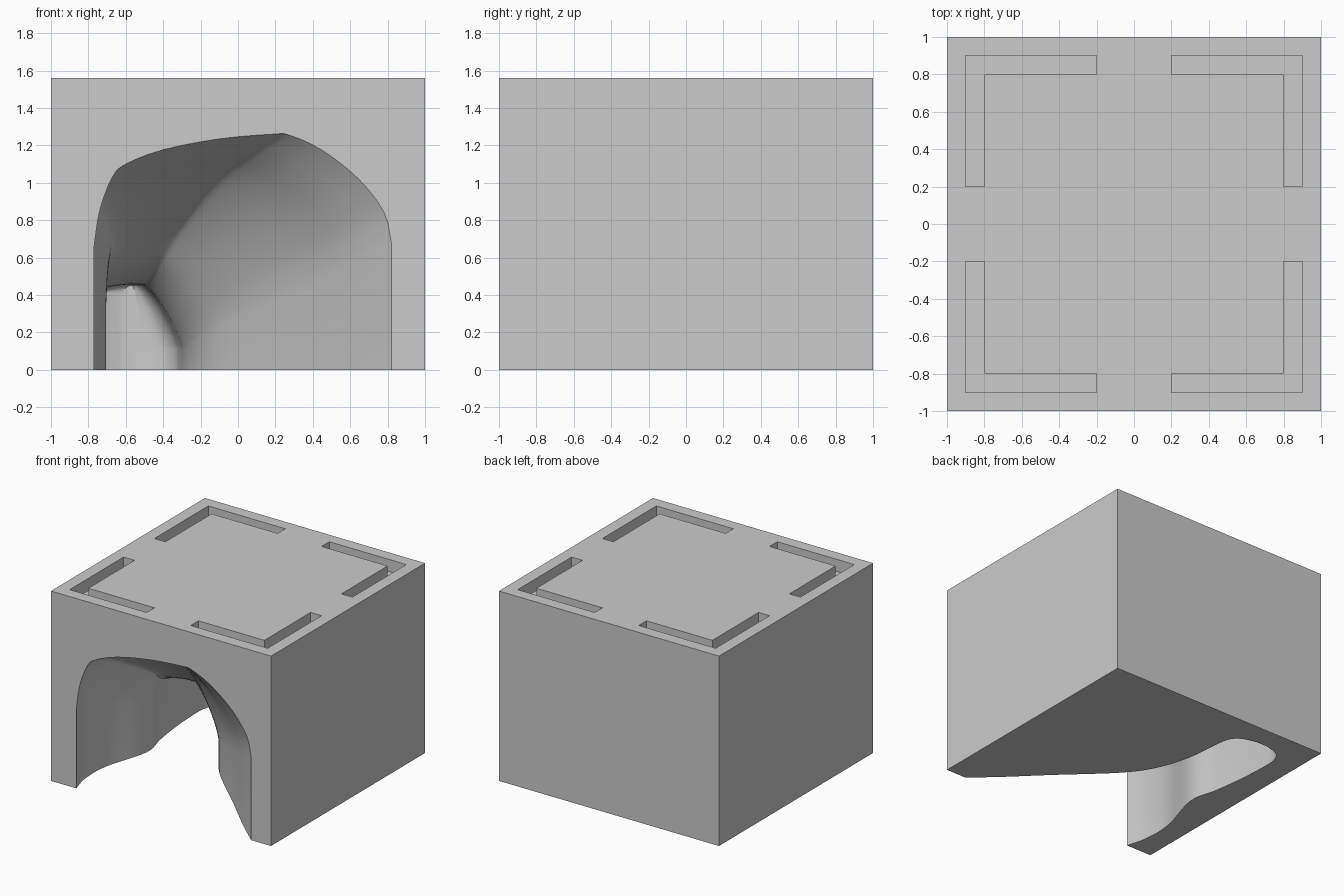
import bpy
import bmesh
from mathutils import Vector

HEIGHT = 1.56

cube = bpy.data.objects.get("Cube")
if cube:
    bpy.data.objects.remove(cube, do_unlink=True)

grey = bpy.data.materials.new("plain_grey")
grey.use_nodes = True
grey.diffuse_color = (0.6, 0.6, 0.6, 1)
grey.node_tree.nodes["Principled BSDF"].inputs["Base Color"].default_value = grey.diffuse_color


def add_object(name, bm):
    bmesh.ops.recalc_face_normals(bm, faces=bm.faces)
    mesh = bpy.data.meshes.new(name)
    bm.to_mesh(mesh)
    bm.free()
    mesh.materials.append(grey)
    obj = bpy.data.objects.new(name, mesh)
    bpy.context.collection.objects.link(obj)
    return obj


def add_prism(name, outline, bottom, top):
    """Extrude a flat outline between two heights."""
    bm = bmesh.new()
    face = bm.faces.new([bm.verts.new((x, y, bottom)) for x, y in outline])
    result = bmesh.ops.extrude_face_region(bm, geom=[face])
    raised = [v for v in result["geom"] if isinstance(v, bmesh.types.BMVert)]
    bmesh.ops.translate(bm, verts=raised, vec=(0, 0, top - bottom))
    return add_object(name, bm)


def smooth_path(points, steps):
    """Catmull-Rom curve through points of any dimension."""
    pts = [Vector(p) for p in points]
    pts = [pts[0] * 2 - pts[1]] + pts + [pts[-1] * 2 - pts[-2]]
    path = []
    for a, b, c, d in zip(pts, pts[1:], pts[2:], pts[3:]):
        for i in range(steps):
            t = i / steps
            path.append(b + (c - a) * (t / 2)
                        + (a * 2 - b * 5 + c * 4 - d) * (t * t / 2)
                        + (b * 3 - a - c * 3 + d) * (t ** 3 / 2))
    return path + [pts[-2]]


def cut(target, cutter):
    mod = target.modifiers.new("cut", "BOOLEAN")
    mod.operation = "DIFFERENCE"
    mod.solver = "EXACT"
    mod.object = cutter
    cutter.hide_render = True
    bpy.context.view_layer.objects.active = target
    bpy.ops.object.modifier_apply(modifier=mod.name)
    bpy.data.objects.remove(cutter, do_unlink=True)


# Solid block
block = add_prism("cave_block", [(-1, -1), (1, -1), (1, 1), (-1, 1)], 0, HEIGHT)

# Arch outlines as fractions of width and height: wide mouth and low throat
mouth_arch = [(0, .52), (.02, .68), (.063, .82), (.11, .875), (.235, .935), (.42, .98),
              (.6, 1), (.66, .995), (.77, .93), (.89, .81), (.975, .67), (1, .54)]
throat_arch = [(0, .5), (.01, .75), (.02, .88), (.04, .93), (.2, .97), (.4, 1),
               (.55, 1), (.62, .97), (.75, .8), (.86, .6), (.95, .4), (1, .25)]
mouth_arch = smooth_path(mouth_arch, 3)
throat_arch = smooth_path(throat_arch, 3)

# Cave stations from mouth to back: depth, one wall, other wall, ceiling
stations = [(-1, -.77, .82, 1.26), (-.82, -.815, .62, 1.16), (-.56, -.81, .355, 1.02),
            (-.18, -.705, -.04, .75), (.06, -.75, -.2, .56), (.32, -.785, -.28, .465),
            (.6, -.8, -.31, .46), (.72, -.785, -.335, .46), (.785, -.73, -.4, .455),
            (.82, -.62, -.52, .45)]
rows = smooth_path(stations, 5)
rows.insert(0, rows[0] - Vector((.1, 0, 0, 0)))

bm = bmesh.new()
rings = []
for depth, near, far, ceiling in rows:
    blend = min(max((depth + 1) / 1.3, 0), 1)
    arch = [a.lerp(b, blend) for a, b in zip(mouth_arch, throat_arch)]
    ring = [(near, -.1)] + [(near + (far - near) * p.x, p.y * ceiling) for p in arch] + [(far, -.1)]
    rings.append([bm.verts.new((x, depth, z)) for x, z in ring])
for r, s in zip(rings, rings[1:]):
    for i in range(len(r)):
        j = (i + 1) % len(r)
        bm.faces.new((r[i], r[j], s[j], s[i]))
bm.faces.new(rings[0])
bm.faces.new(rings[-1])
cut(block, add_object("cave_cutter", bm))

# Corner grooves sunk into the top
corner = [(.2, .8), (.8, .8), (.8, .2), (.9, .2), (.9, .9), (.2, .9)]
for sx in (-1, 1):
    for sy in (-1, 1):
        outline = [(x * sx, y * sy) for x, y in corner]
        cut(block, add_prism("groove_cutter", outline, HEIGHT - .1, HEIGHT + .1))

# Smooth cave walls with crisp block edges
bpy.ops.object.select_all(action="DESELECT")
block.select_set(True)
bpy.context.view_layer.objects.active = block
bpy.ops.object.shade_smooth_by_angle(angle=.6)
